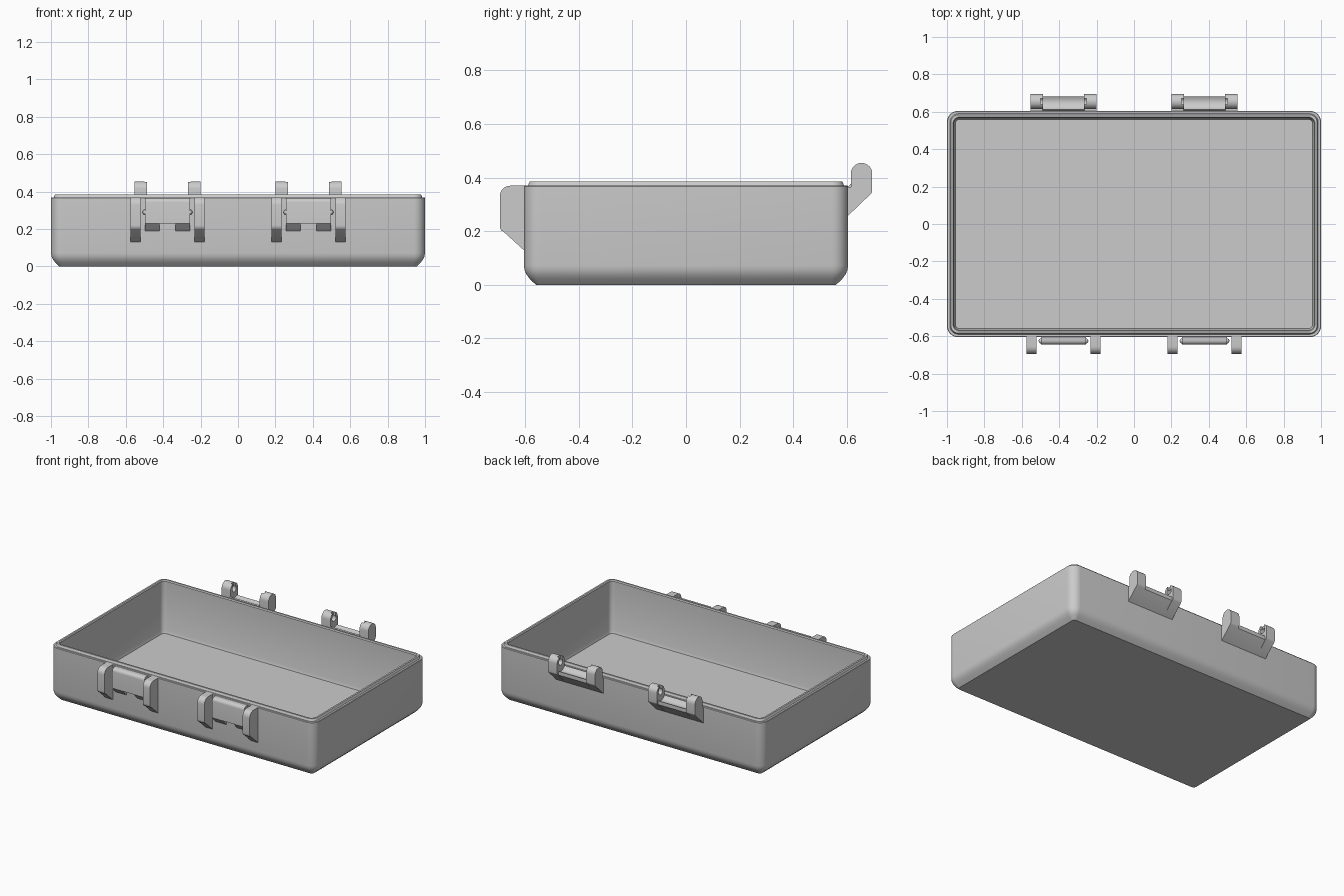
import bpy, bmesh, math

if "Cube" in bpy.data.objects:
    bpy.data.objects.remove(bpy.data.objects["Cube"])

grey = bpy.data.materials.new("light grey")
grey.diffuse_color = (0.6, 0.6, 0.6, 1)
grey.use_nodes = True
grey.node_tree.nodes["Principled BSDF"].inputs["Base Color"].default_value = grey.diffuse_color


def finish(name, bm):
    bmesh.ops.recalc_face_normals(bm, faces=bm.faces[:])
    me = bpy.data.meshes.new(name)
    bm.to_mesh(me)
    bm.free()
    ob = bpy.data.objects.new(name, me)
    bpy.context.collection.objects.link(ob)
    me.materials.append(grey)
    return ob


def smooth(ob):
    bpy.ops.object.select_all(action='DESELECT')
    bpy.context.view_layer.objects.active = ob
    ob.select_set(True)
    bpy.ops.object.shade_smooth_by_angle(angle=math.radians(32))


def arc(cy, cz, r, a0, a1, n=8):
    """Arc points in the YZ plane, angles in degrees."""
    return [(cy + r * math.cos(math.radians(a0 + (a1 - a0) * i / n)),
             cz + r * math.sin(math.radians(a0 + (a1 - a0) * i / n))) for i in range(n + 1)]


def prism(name, profile, x0, x1):
    """Extrude a YZ profile from x0 to x1."""
    bm = bmesh.new()
    a = [bm.verts.new((x0, y, z)) for y, z in profile]
    b = [bm.verts.new((x1, y, z)) for y, z in profile]
    n = len(a)
    bm.faces.new(a)
    bm.faces.new(b[::-1])
    for i in range(n):
        bm.faces.new((a[i], a[(i + 1) % n], b[(i + 1) % n], b[i]))
    return finish(name, bm)


def cut(ob, cutters):
    for c in cutters:
        m = ob.modifiers.new("cut", 'BOOLEAN')
        m.operation, m.object, m.solver = 'DIFFERENCE', c, 'EXACT'
    bpy.context.view_layer.objects.active = ob
    for m in list(ob.modifiers):
        bpy.ops.object.modifier_apply(modifier=m.name)
    for c in cutters:
        bpy.data.objects.remove(c)


def rounded_ring(bm, inset, z, r, n=8):
    hx, hy = 1 - inset, 0.605 - inset
    ring = []
    for k, (sx, sy) in enumerate(((1, 1), (-1, 1), (-1, -1), (1, -1))):
        for i in range(n + 1):
            t = math.pi / 2 * (k + i / n)
            ring.append(bm.verts.new((sx * (hx - r) + r * math.cos(t),
                                      sy * (hy - r) + r * math.sin(t), z)))
    return ring


# Tray shell: stacked rounded rectangles up the outside, over the lip, down inside
bm = bmesh.new()
sections = [(0.045, 0.0, 0.02), (0.022, 0.022, 0.04), (0.010, 0.038, 0.05),
            (0.003, 0.054, 0.057), (0.0, 0.072, 0.06), (0.0, 0.367, 0.06),
            (0.003, 0.37, 0.057), (0.015, 0.37, 0.047), (0.021, 0.385, 0.042),
            (0.033, 0.385, 0.034), (0.038, 0.378, 0.03), (0.038, 0.045, 0.03),
            (0.045, 0.025, 0.024)]
rings = [rounded_ring(bm, *s) for s in sections]
for a, b in zip(rings, rings[1:]):
    for i in range(len(a)):
        j = (i + 1) % len(a)
        bm.faces.new((a[i], a[j], b[j], b[i]))
bm.faces.new(rings[0])
bm.faces.new(rings[-1])
smooth(finish("tray_shell", bm))

# Side profiles of the latch and hinge parts
ear = ([(-0.59, 0.37), (-0.59, 0.12), (-0.607, 0.131), (-0.683, 0.2)]
       + arc(-0.665, 0.22, 0.03, 222, 180, 4) + arc(-0.655, 0.33, 0.04, 180, 90))
bar = ([(-0.59, 0.366), (-0.59, 0.23), (-0.645, 0.23)]
       + arc(-0.622, 0.343, 0.023, 180, 90, 6))
tab = [(-0.59, 0.23), (-0.59, 0.19), (-0.607, 0.19), (-0.645, 0.23)]
knuckle = ([(0.59, 0.25), (0.607, 0.26)] + arc(0.675, 0.353, 0.02, -48, 0, 4)
           + arc(0.655, 0.415, 0.04, 0, 180, 16) + [(0.615, 0.365), (0.59, 0.365)])
saddle = ([(0.59, 0.25), (0.607, 0.26), (0.682, 0.337), (0.682, 0.363)]
          + arc(0.655, 0.4, 0.048, -60, -150, 8) + [(0.605, 0.366), (0.59, 0.366)])

for side, cx in (("left", -0.377), ("right", 0.377)):
    # Latch mount: centre bar with two tabs, two ears and pivot bumps
    smooth(prism(f"latch_bar_{side}", bar, cx - 0.121, cx + 0.121))
    for s, end in ((-1, "a"), (1, "b")):
        smooth(prism(f"latch_ear_{side}_{end}", ear, cx + s * 0.145, cx + s * 0.198))
        prism(f"latch_tab_{side}_{end}", tab, cx + s * 0.042, cx + s * 0.121)
        bm = bmesh.new()
        bmesh.ops.create_uvsphere(bm, u_segments=16, v_segments=8, radius=0.014)
        bump = finish(f"latch_bump_{side}_{end}", bm)
        bump.location = (cx + s * 0.119, -0.625, 0.29)
        smooth(bump)

        # Hinge knuckle with a pin socket and a lead-in slot on its inner face
        k = prism(f"hinge_knuckle_{side}_{end}", knuckle, cx + s * 0.11, cx + s * 0.177)
        hole = prism("socket_cutter", arc(0.655, 0.415, 0.021, 0, 345, 23),
                     cx + s * 0.09, cx + s * 0.15)
        slot = prism("slot_cutter", [(0.64, 0.415), (0.67, 0.415), (0.67, 0.48), (0.64, 0.48)],
                     cx + s * 0.09, cx + s * 0.124)
        cut(k, [hole, slot])
        smooth(k)
    # Hinge saddle between the knuckles
    smooth(prism(f"hinge_saddle_{side}", saddle, cx - 0.112, cx + 0.112))
